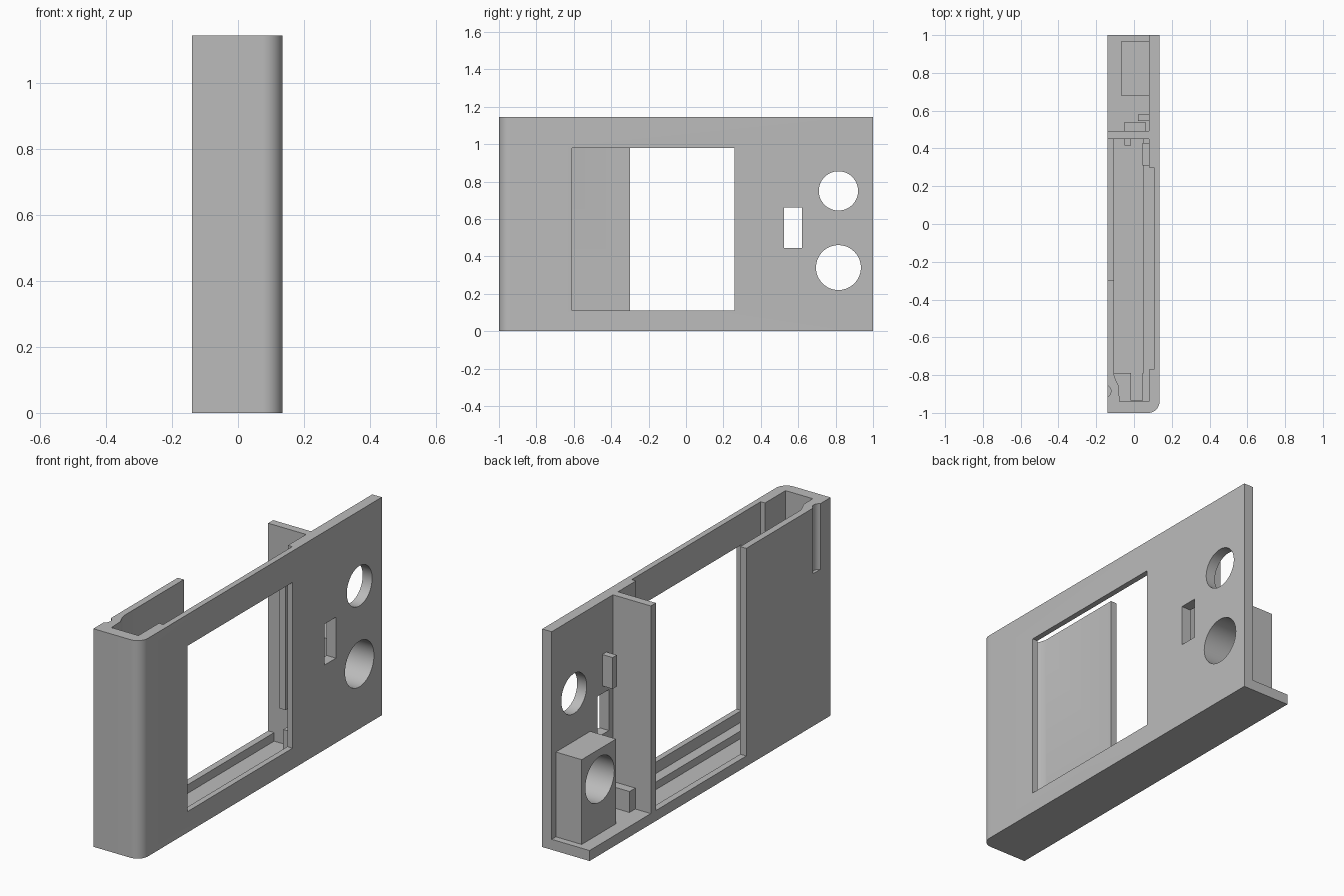
import bpy, bmesh, math

if "Cube" in bpy.data.objects:
    bpy.data.objects.remove(bpy.data.objects["Cube"], do_unlink=True)

HEIGHT = 1.145
FLOOR = 0.055

grey = bpy.data.materials.new("plain grey")
grey.use_nodes = True
grey.diffuse_color = (0.5, 0.5, 0.5, 1)
grey.node_tree.nodes["Principled BSDF"].inputs["Base Color"].default_value = (0.5, 0.5, 0.5, 1)


def prism(name, outline, z0, z1):
    """Extrude a flat outline of (x, y) points from z0 to z1."""
    bm = bmesh.new()
    face = bm.faces.new([bm.verts.new((x, y, z0)) for x, y in outline])
    top = bmesh.ops.extrude_face_region(bm, geom=[face])["geom"]
    bmesh.ops.translate(bm, vec=(0, 0, z1 - z0),
                        verts=[v for v in top if isinstance(v, bmesh.types.BMVert)])
    bmesh.ops.recalc_face_normals(bm, faces=bm.faces)
    mesh = bpy.data.meshes.new(name)
    bm.to_mesh(mesh)
    bm.free()
    mesh.materials.append(grey)
    ob = bpy.data.objects.new(name, mesh)
    bpy.context.collection.objects.link(ob)
    return ob


def box(name, x, y, z):
    return prism(name, [(x[0], y[0]), (x[1], y[0]), (x[1], y[1]), (x[0], y[1])], *z)


def cylinder(name, radius, depth, location, rotation=(0, 0, 0)):
    bpy.ops.mesh.primitive_cylinder_add(vertices=64, radius=radius, depth=depth,
                                        location=location, rotation=rotation)
    ob = bpy.context.object
    ob.name = name
    ob.data.materials.append(grey)
    return ob


def combine(target, other, operation, keep=False):
    """Apply a boolean and drop the helper unless it is needed again."""
    bpy.context.view_layer.objects.active = target
    mod = target.modifiers.new("cut", 'BOOLEAN')
    mod.operation, mod.solver, mod.object = operation, 'EXACT', other
    bpy.ops.object.modifier_apply(modifier=mod.name)
    if not keep:
        bpy.data.objects.remove(other, do_unlink=True)


# Case wall: long face, rounded end wall and short return panel
R = 0.06
corner = [(0.135 - R + R * math.cos(a), -1 + R - R * math.sin(a))
          for a in (math.pi / 2 * i / 12 for i in range(13))]
outline = [(0.135, 1)] + corner + [
    (-0.14, -1), (-0.14, -0.3), (-0.105, -0.3), (-0.105, -0.8), (-0.095, -0.83),
    (-0.08, -0.86), (-0.077, -0.94), (0.08, -0.94), (0.08, 1)]
case = prism("case_body", outline, 0, HEIGHT)

# Floor joined to the wall
combine(case, box("floor", (-0.14, 0.1), (-0.97, 1), (0, FLOOR)), 'UNION')

# Window, slot, screen pocket and floor channels
cuts = [
    ("window", (0.06, 0.2), (-0.61, 0.26), (0.11, 0.98)),
    ("slot", (0.06, 0.2), (0.525, 0.62), (0.445, 0.66)),
    ("screen_pocket", (0.05, 0.105), (-0.77, 0.3), (0.05, 1.3)),
    ("floor_channel", (-0.105, 0.05), (-0.79, 0.45), (0.01, 0.2)),
    ("end_channel", (-0.015, 0.046), (-0.935, -0.75), (0.01, 0.2)),
]
for name, x, y, z in cuts:
    combine(case, box(name, x, y, z), 'DIFFERENCE')

# Thumb groove on the return panel
combine(case, cylinder("groove", 0.033, 0.7, (-0.155, -0.885, 1.15)), 'DIFFERENCE')

# Block around the lower round hole
block = box("hole_block", (-0.07, 0.09), (0.68, 0.965), (0.05, 0.5))

# Round holes
for radius, z in ((0.105, 0.75), (0.12, 0.34)):
    hole = cylinder("hole", radius, 1, (0, 0.815, z), (0, math.pi / 2, 0))
    combine(block, hole, 'DIFFERENCE', keep=True)
    combine(case, hole, 'DIFFERENCE')

# Divider with its rib, and the small locating blocks
parts = [
    case, block,
    box("divider", (-0.14, 0.085), (0.45, 0.492), (FLOOR, HEIGHT)),
    box("divider_rib", (-0.05, -0.015), (0.415, 0.455), (0.21, 0.86)),
    box("foot_block", (-0.05, 0.06), (0.49, 0.54), (0.05, 0.165)),
    box("slot_block", (0.02, 0.085), (0.545, 0.58), (0.7, 0.865)),
    box("screen_stop", (0.045, 0.085), (0.31, 0.43), (0.01, 0.165)),
]

bpy.ops.object.select_all(action='DESELECT')
for ob in parts:
    ob.select_set(True)
bpy.context.view_layer.objects.active = case
bpy.ops.object.shade_smooth_by_angle(angle=math.radians(30))
